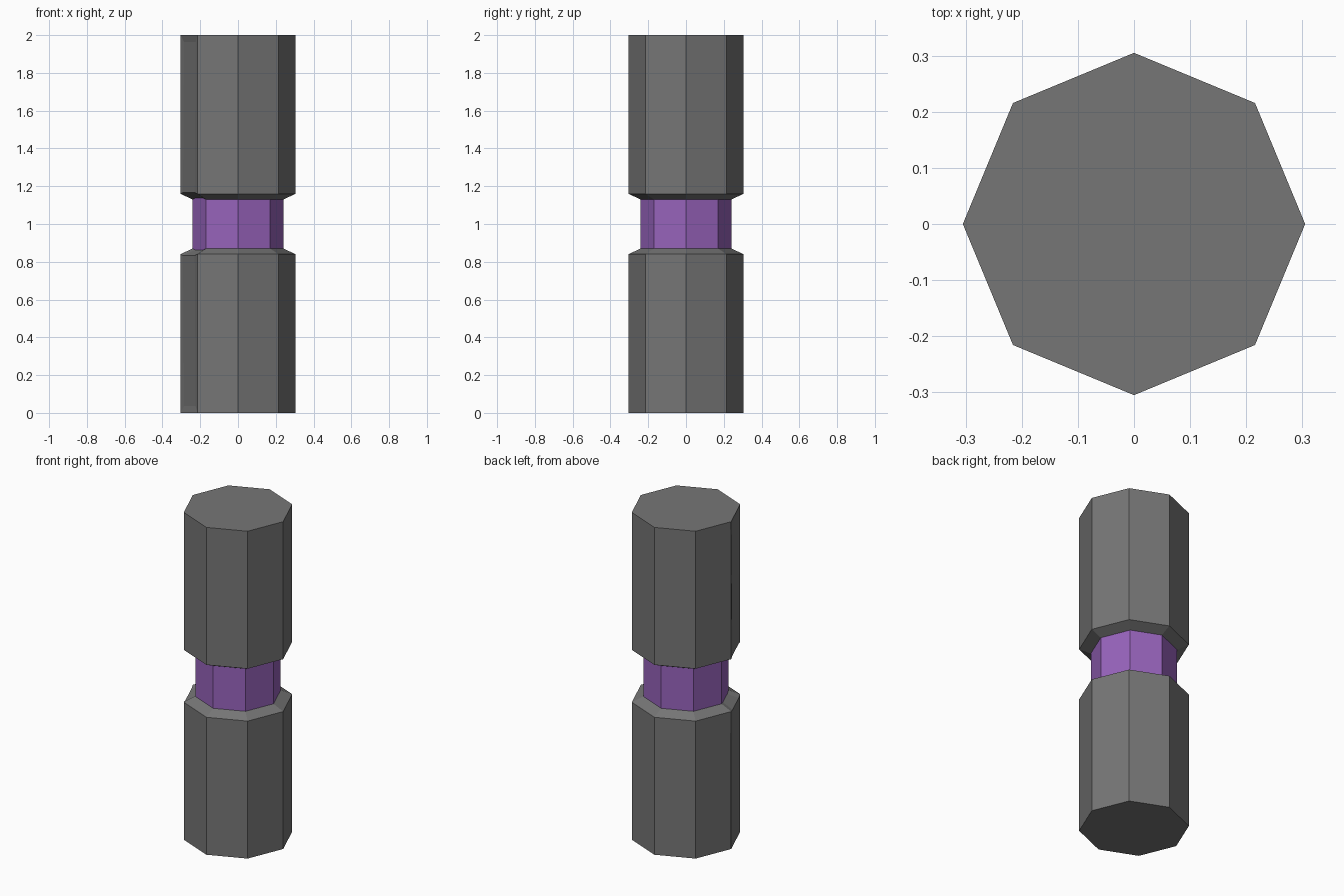
import bpy, bmesh, math

if "Cube" in bpy.data.objects:
    bpy.data.objects.remove(bpy.data.objects["Cube"])

SIDES = 8
# (radius, height) profile from bottom to top
PROFILE = [(0.305, 0.0), (0.305, 0.84), (0.24, 0.87),
           (0.24, 1.13), (0.305, 1.16), (0.305, 2.0)]


def material(name, rgb):
    m = bpy.data.materials.new(name)
    m.diffuse_color = (*rgb, 1)
    m.use_nodes = True
    m.node_tree.nodes["Principled BSDF"].inputs["Base Color"].default_value = m.diffuse_color
    return m


mesh = bpy.data.meshes.new("octagonal_handle")
obj = bpy.data.objects.new("octagonal_handle", mesh)
bpy.context.collection.objects.link(obj)
mesh.materials.append(material("dark grey", (0.18, 0.18, 0.18)))
mesh.materials.append(material("purple", (0.31, 0.125, 0.50)))

# Octagonal body with a narrow waist
bm = bmesh.new()
rings = []
for r, z in PROFILE:
    rings.append([bm.verts.new((r * math.cos(math.tau * i / SIDES),
                                r * math.sin(math.tau * i / SIDES), z))
                  for i in range(SIDES)])
panel = []
for k in range(len(rings) - 1):
    lo, hi = rings[k], rings[k + 1]
    for i in range(SIDES):
        j = (i + 1) % SIDES
        f = bm.faces.new((lo[i], lo[j], hi[j], hi[i]))
        f.material_index = 1 if k == 2 else 0   # purple waist band
        if i == 4:
            panel.append(f)
bm.faces.new(rings[0][::-1])
bm.faces.new(rings[-1])
bm.normal_update()

# Shallow inset panel running up the front-left facet
bmesh.ops.inset_region(bm, faces=panel, thickness=0.036, depth=-0.006,
                       use_boundary=True, use_even_offset=True)

# Keep the waist band colour on the new rim faces
for f in bm.faces:
    z = f.calc_center_median().z
    zs = [v.co.z for v in f.verts]
    if min(zs) > 0.85 and max(zs) < 1.15 and abs(z - 1) < 0.05:
        f.material_index = 1
bm.to_mesh(mesh)
bm.free()
